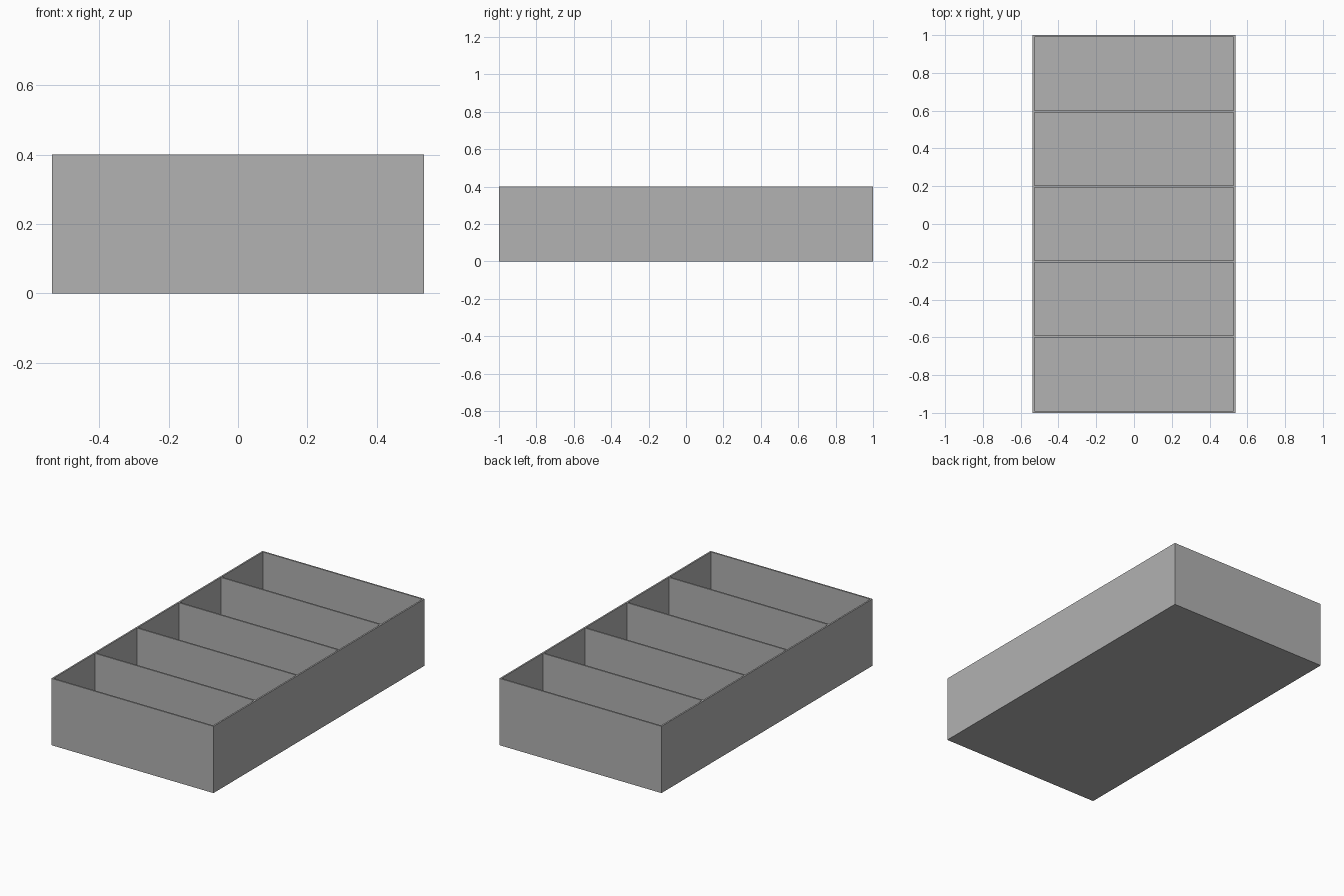
import bpy
import bmesh
from mathutils import Vector

if "Cube" in bpy.data.objects:
    bpy.data.objects.remove(bpy.data.objects["Cube"], do_unlink=True)

WIDTH, LENGTH, HEIGHT = 1.075, 2.0, 0.4
WALL = 0.0135
CELLS = 5

grey = bpy.data.materials.new("plain grey")
grey.use_nodes = True
colour = (0.445, 0.445, 0.445, 1)
grey.diffuse_color = colour
grey.node_tree.nodes["Principled BSDF"].inputs["Base Color"].default_value = colour

# Solid block standing on the ground
bm = bmesh.new()
bmesh.ops.create_cube(bm, size=1)
bmesh.ops.scale(bm, vec=(WIDTH, LENGTH, HEIGHT), verts=bm.verts)
bmesh.ops.translate(bm, vec=(0, 0, HEIGHT / 2), verts=bm.verts)

# Outer half of the rim
top = max(bm.faces, key=lambda f: f.calc_center_median().z)
bmesh.ops.inset_region(bm, faces=[top], thickness=WALL / 2)

# Split the middle into equal strips
strips = [top]
inner = LENGTH - WALL
for i in range(1, CELLS):
    y = -inner / 2 + inner * i / CELLS
    geom = strips + list({e for f in strips for e in f.edges}) + list({v for f in strips for v in f.verts})
    cut = bmesh.ops.bisect_plane(bm, geom=geom, plane_co=(0, y, 0), plane_no=(0, 1, 0))
    strips = [g for g in cut["geom"] if isinstance(g, bmesh.types.BMFace)]

# Dividers between strips, then push the compartments down to the floor
bmesh.ops.inset_individual(bm, faces=strips, thickness=WALL / 2)
pockets = bmesh.ops.extrude_discrete_faces(bm, faces=strips)["faces"]
bmesh.ops.translate(bm, vec=Vector((0, 0, WALL - HEIGHT)),
                    verts=list({v for f in pockets for v in f.verts}))
bmesh.ops.recalc_face_normals(bm, faces=bm.faces)

mesh = bpy.data.meshes.new("divided_tray")
bm.to_mesh(mesh)
bm.free()
mesh.materials.append(grey)
tray = bpy.data.objects.new("divided_tray", mesh)
bpy.context.collection.objects.link(tray)
